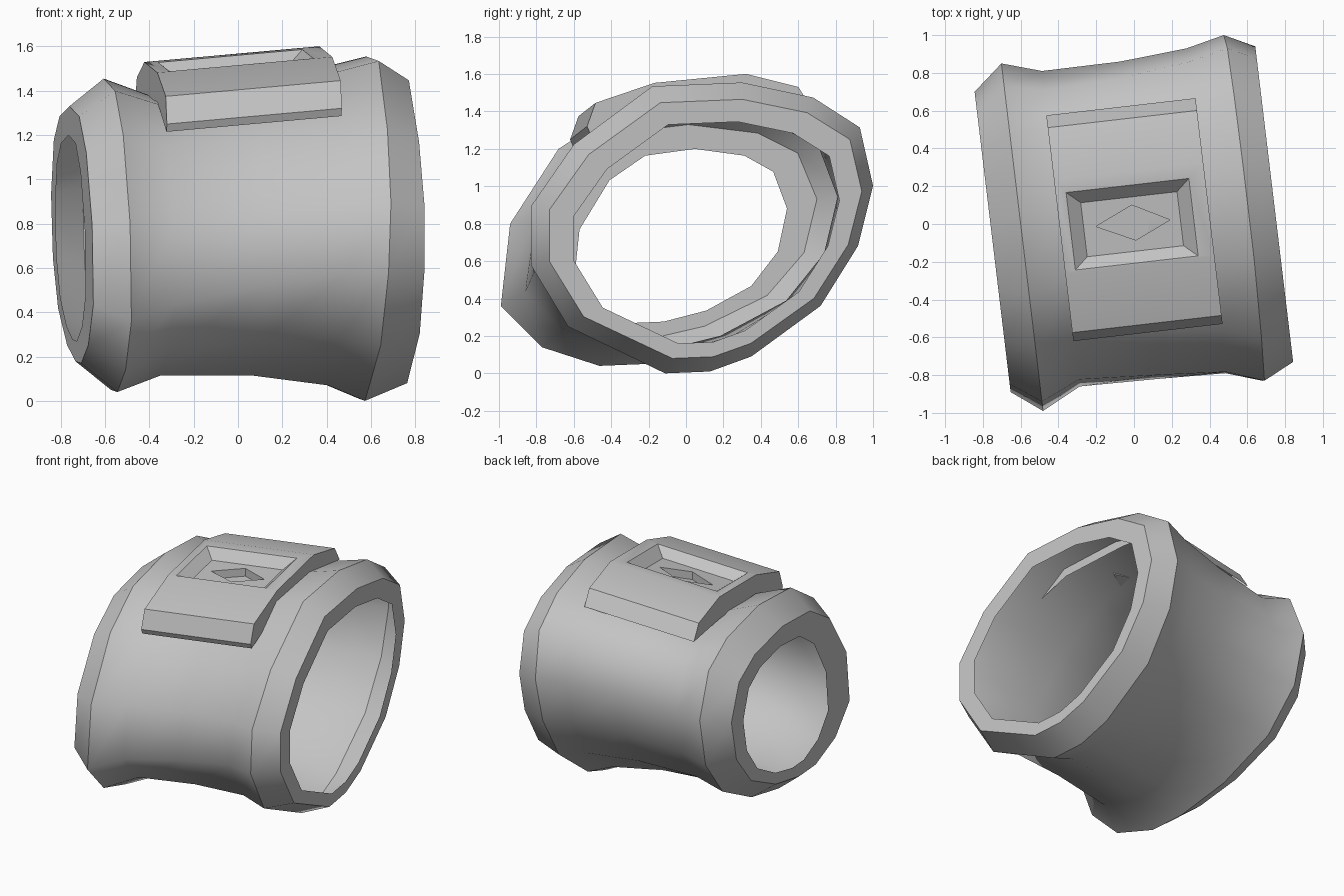
import bpy, bmesh
from mathutils import Vector

cube = bpy.data.objects.get("Cube")
if cube:
    bpy.data.objects.remove(cube, do_unlink=True)

grey = bpy.data.materials.new("plain grey")
grey.use_nodes = True
GREY = (0.55, 0.55, 0.55, 1)
grey.diffuse_color = GREY
grey.node_tree.nodes["Principled BSDF"].inputs["Base Color"].default_value = GREY


def add_object(name, bm):
    bmesh.ops.recalc_face_normals(bm, faces=bm.faces)
    mesh = bpy.data.meshes.new(name)
    bm.to_mesh(mesh)
    bm.free()
    mesh.materials.append(grey)
    obj = bpy.data.objects.new(name, mesh)
    bpy.context.scene.collection.objects.link(obj)
    return obj


def bridge(bm, a, b):
    n = len(a)
    for i in range(n):
        bm.faces.new((a[i], b[i], b[(i + 1) % n], a[(i + 1) % n]))


# Cuff: oval outlines (y, z) of its two ends, blended along the length
LEFT = [(.05, 1.455), (.48, 1.4), (.73, 1.27), (.85, .97), (.77, .62), (.54, .34), (.15, .14),
        (-.22, .05), (-.47, .04), (-.78, .14), (-1, .36), (-.95, .8), (-.69, 1.2), (-.38, 1.4)]
RIGHT = [(.3, 1.55), (.68, 1.47), (.93, 1.31), (1, 1), (.92, .68), (.72, .36), (.35, .09),
         (.13, .01), (-.11, 0), (-.63, .25), (-.83, .58), (-.83, .89), (-.6, 1.22), (-.18, 1.53)]
SLANT = -.12


def cuff_ring(bm, x, lean, y0, y1, z0, z1):
    t = min(max((x + .6) / 1.17, 0), 1)
    pts = [Vector(a).lerp(Vector(b), t) for a, b in zip(LEFT, RIGHT)]
    lo = [min(p[k] for p in pts) for k in (0, 1)]
    hi = [max(p[k] for p in pts) for k in (0, 1)]
    verts = []
    for p in pts:
        y = y0 + (p.x - lo[0]) / (hi[0] - lo[0]) * (y1 - y0)
        z = z0 + (p.y - lo[1]) / (hi[1] - lo[1]) * (z1 - z0)
        verts.append(bm.verts.new((x + SLANT * y + lean * z, y, z)))
    return verts


# Stations of the thin hollow shell: x, lean, y range, z range, hard edge
STATIONS = [(-.76, 0, -.6, .54, .27, 1.2, True),
            (-.76, 0, -.89, .7, .17, 1.33, True),
            (-.6, 0, -.99, .85, .04, 1.455, True),
            (-.39, 0, -.86, .81, .115, 1.38, False),
            (.03, 0, -.82, .86, .115, 1.435, False),
            (.39, 0, -.79, .93, .07, 1.5, False),
            (.56, .035, -.83, 1, 0, 1.555, True),
            (.755, 0, -.73, .94, .08, 1.465, True),
            (.755, 0, -.6, .82, .16, 1.345, True)]
bm = bmesh.new()
rings = [cuff_ring(bm, *s[:6]) for s in STATIONS]
for a, b in zip(rings, rings[1:]):
    bridge(bm, a, b)
for f in bm.faces:
    f.smooth = True
for ring, station in zip(rings, STATIONS):
    for i, v in enumerate(ring):
        bm.edges.get((v, ring[i - 1])).smooth = not station[6]
add_object("cuff", bm)


# Raised plate: bent shell, its section (y, z) swept along the tilted length
def plate_vert(bm, u, y, z):
    return bm.verts.new((u + SLANT * y, y + .115 * u, z + .09 * u))


SECTION = [(.62, 1.39), (.555, 1.495), (.275, 1.565), (-.215, 1.517),
           (-.53, 1.41), (-.575, 1.285), (-.56, 1.25)]
UNDER = [(-.215, 1.385), (.275, 1.41)]
TOP = 2
bm = bmesh.new()
ends = [[plate_vert(bm, u, y, z) for y, z in SECTION] for u in (-.39, .4)]
for i in range(len(SECTION) - 1):
    if i != TOP:
        bm.faces.new((ends[0][i], ends[0][i + 1], ends[1][i + 1], ends[1][i]))
for end, u in zip(ends, (-.39, .4)):
    bm.faces.new(end + [plate_vert(bm, u, y, z) for y, z in UNDER])


# Sunken pocket and diamond recess in the top face, loop by loop
def rect(a, b):
    return [(-a - .01, -b), (a - .01, -b), (a - .01, b), (-a - .01, b)]


DIAMOND = [(-.2, .01), (0, -.085), (.19, .0), (0, .1)]
loop = [ends[0][TOP + 1], ends[1][TOP + 1], ends[1][TOP], ends[0][TOP]]
for depth, outline in [(0, rect(.325, .205)), (.06, rect(.255, .143)),
                       (.06, DIAMOND), (.115, DIAMOND)]:
    inner = [plate_vert(bm, u, y, 1.538 + .098 * y - depth) for u, y in outline]
    bridge(bm, loop, inner)
    loop = inner
bm.faces.new(loop)
plate = add_object("top_plate", bm)
plate.data.shade_smooth()
plate.data.set_sharp_from_angle(angle=.5)
